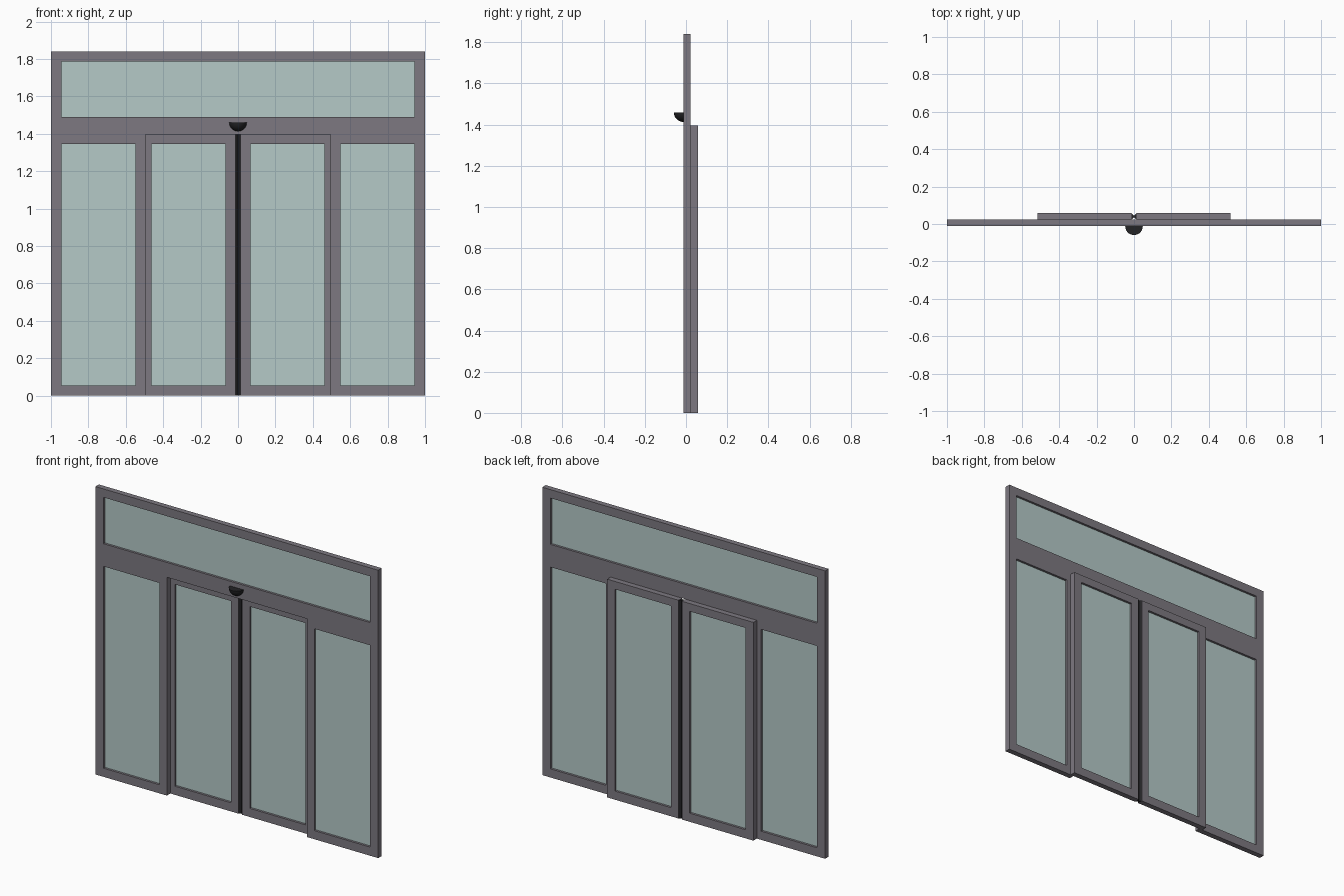
import bpy, bmesh, math
from mathutils import Vector

if "Cube" in bpy.data.objects:
    bpy.data.objects.remove(bpy.data.objects["Cube"])


def material(name, rgb):
    m = bpy.data.materials.new(name)
    m.diffuse_color = (*rgb, 1)
    m.use_nodes = True
    m.node_tree.nodes["Principled BSDF"].inputs["Base Color"].default_value = m.diffuse_color
    return m


METAL = material("grey metal", (0.205, 0.19, 0.218))
GLASS = material("pale green glass", (0.46, 0.59, 0.575))
RUBBER = material("black rubber", (0.017, 0.017, 0.019))


def finish(name, bm, mat):
    bmesh.ops.recalc_face_normals(bm, faces=bm.faces)
    me = bpy.data.meshes.new(name)
    bm.to_mesh(me)
    bm.free()
    me.materials.append(mat)
    ob = bpy.data.objects.new(name, me)
    bpy.context.collection.objects.link(ob)
    return ob


def prism(name, ring, z0, z1, mat):
    """Vertical extrusion of an xy outline."""
    bm = bmesh.new()
    f = bm.faces.new([bm.verts.new((x, y, z0)) for x, y in ring])
    ext = bmesh.ops.extrude_face_region(bm, geom=[f])["geom"]
    bmesh.ops.translate(bm, vec=(0, 0, z1 - z0),
                        verts=[v for v in ext if isinstance(v, bmesh.types.BMVert)])
    return finish(name, bm, mat)


def rect(x0, x1, z0, z1):
    return [(x0, z0), (x1, z0), (x1, z1), (x0, z1)]


def frame(name, outer, inner, y0, y1):
    """One-piece rectangular frame with a window opening, plus its pane."""
    bm = bmesh.new()
    o, i = ([[bm.verts.new((x, y, z)) for x, z in rect(*r)] for y in (y0, y1)]
            for r in (outer, inner))
    for k in range(4):
        n = (k + 1) % 4
        for a, b in ((o[0], i[0]), (i[0], i[1]), (i[1], o[1]), (o[1], o[0])):
            bm.faces.new((a[k], a[n], b[n], b[k]))
    finish(name + "_frame", bm, METAL)
    x0, x1, z0, z1 = inner
    ym = (y0 + y1) / 2
    t = 0.003
    prism(name + "_glass", [(x0, ym - t), (x1, ym - t), (x1, ym + t), (x0, ym + t)],
          z0, z1, GLASS)


F, M, B = -0.012, 0.023, 0.058   # front, middle and back planes
H = 1.395                        # door height

# Transom window across the top
frame("transom", (-1, 1, H, 1.84), (-0.943, 0.943, 1.49, 1.786), F, M)

for s, side in ((-1, "left"), (1, "right")):
    def span(a, b):
        return (a, b) if s > 0 else (-b, -a)
    # Fixed side panel and sliding door behind it
    frame(side + "_side_panel", (*span(0.495, 1), 0, H),
          (*span(0.548, 0.943), 0.055, 1.345), F, M)
    frame(side + "_sliding_door", (*span(0.013, 0.517), 0, H),
          (*span(0.067, 0.463), 0.055, 1.345), M, B)
    # Rubber seal tapering towards the door meeting line
    prism(side + "_door_seal",
          [(s * 0.013, M + 0.002), (s * 0.013, B - 0.002),
           (s * 0.0005, B - 0.012), (s * 0.0005, M + 0.012)], 0, H, RUBBER)

# Motion sensor: quarter sphere with a flat top, against the transom
bm = bmesh.new()
bmesh.ops.create_uvsphere(bm, u_segments=32, v_segments=16, radius=0.047)
for no in (Vector((0, 0, 1)), Vector((0, 1, 0))):
    cut = bmesh.ops.bisect_plane(bm, geom=bm.verts[:] + bm.edges[:] + bm.faces[:],
                                 dist=1e-5, plane_co=(0, 0, 0), plane_no=no,
                                 clear_outer=True)
    edges = [e for e in bm.edges if e.is_boundary]
    bmesh.ops.holes_fill(bm, edges=edges, sides=0)
sensor = finish("motion_sensor", bm, RUBBER)
sensor.location = (0, F, 1.46)
bpy.context.view_layer.objects.active = sensor
sensor.select_set(True)
bpy.ops.object.shade_smooth_by_angle(angle=math.radians(35))
